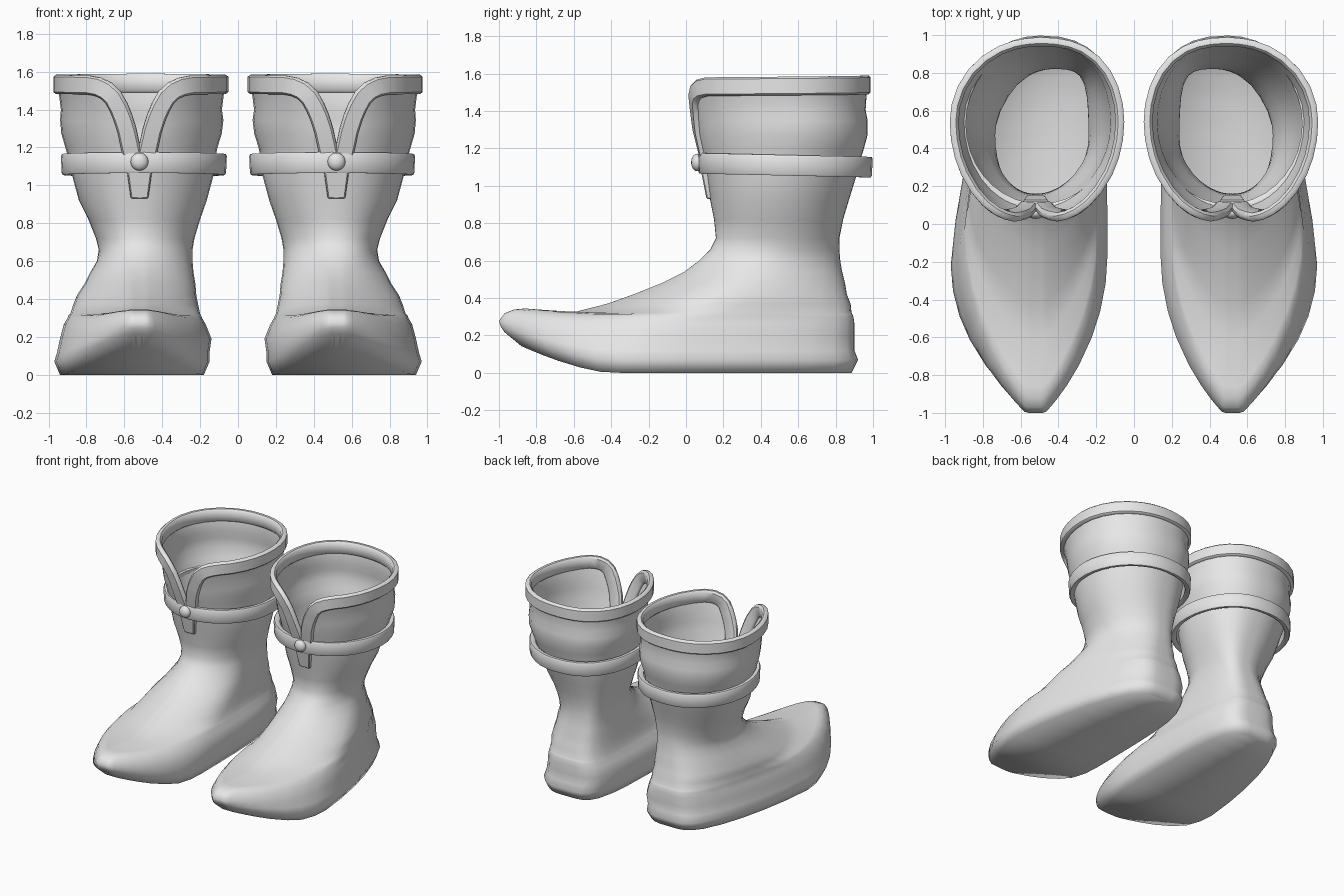
import bpy, bmesh, math
from mathutils import Vector

if "Cube" in bpy.data.objects:
    bpy.data.objects.remove(bpy.data.objects["Cube"])

leather = bpy.data.materials.new("plain_grey")
leather.diffuse_color = (0.8, 0.8, 0.8, 1)
leather.use_nodes = True
leather.node_tree.nodes["Principled BSDF"].inputs["Base Color"].default_value = leather.diffuse_color

# Horizontal slices of the foot: height, front y, back y, inner x, outer x, y of widest point
FOOT = [(0.0, -.88, .885, .18, .94, -.22), (.07, -.97, .92, .15, .97, -.22),
        (.12, -.99, .90, .15, .955, -.20), (.19, -1.0, .90, .14, .94, -.16),
        (.265, -.97, .90, .17, .92, -.10), (.30, -.92, .895, .19, .90, -.05),
        (.314, -.86, .89, .195, .895, .0), (.322, -.60, .885, .20, .885, .05),
        (.37, -.42, .88, .21, .87, .15), (.42, -.28, .86, .22, .85, .22),
        (.48, -.13, .85, .225, .81, .30), (.54, -.01, .835, .235, .78, .37),
        (.60, .07, .825, .24, .745, .42), (.66, .13, .82, .24, .735, .47)]
# Slices of the leg: height, front y, back y, inner x, outer x
LEG = [(.72, .16, .82, .23, .75), (.82, .15, .84, .20, .79), (.92, .13, .87, .165, .84),
       (1.05, .11, .91, .13, .875), (1.17, .085, .94, .12, .90), (1.25, .06, .97, .09, .93),
       (1.33, .045, .975, .075, .94), (1.40, .03, .96, .085, .935), (1.48, .005, .965, .075, .945),
       (1.60, -.02, .975, .06, .975)]
SLICES = FOOT + [s + ((s[1] + s[2]) / 2 + .06 * min(1, max(0, (s[0] - 1) / .3)),) for s in LEG]
# Height of the collar edge by angle from the front, dipping into a V
COLLAR = [(0, 1.15), (6, 1.17), (9, 1.29), (12, 1.36), (15, 1.41), (19, 1.465), (24, 1.50),
          (30, 1.52), (38, 1.53), (180, 1.54)]
HALF = [0, 6, 9, 12, 15, 19, 24, 30, 38, 48, 60, 70, 80, 90, 102, 115, 128, 141, 154, 164, 172, 177,
        180]
ANGLES = HALF + [-a for a in HALF[-2:0:-1]]
N = len(ANGLES)


def clamp(v):
    return min(1, max(0, v))


def lookup(table, v):
    """Linear interpolation of table rows by their first value."""
    if v <= table[0][0]:
        return table[0]
    for a, b in zip(table, table[1:]):
        if v <= b[0]:
            t = (v - a[0]) / (b[0] - a[0])
            return tuple(p + (q - p) * t for p, q in zip(a, b))
    return table[-1]


def surface(angle, z):
    """Point on the boot skin at an angle from the front and a height."""
    _, yf, yb, xl, xr, ym = lookup(SLICES, z)
    k = clamp((.66 - z) / .36)
    top = clamp((z - .7) / .5)
    a = math.radians(abs(angle))
    s, c = max(0, math.sin(a)), math.cos(a)
    mid, half = (xl + xr) / 2, (xr - xl) / 2
    if c >= 0:
        # pointed but blunt-tipped front
        power = 1 + .74 * k
        y = ym + (yf - ym) * min(1, c * (1 + .05 * k))
        x = mid + (.52 - mid) * c * c
    else:
        # back is fuller on the inner side, tapered on the outer side
        power = (.4 + .2 * (1 - k) if angle < 0 else .66 + .24 * (1 - k))
        power += ((.82 if angle < 0 else .9) - power) * top
        y = ym - (yb - ym) * c
        x = mid - (.06 - .04 * top) * c * c
        if angle > 0:
            x += .04 * k * math.sin(2 * a)
    x += math.copysign(half * s ** power, angle)
    # the sole curls up towards the toe, with a slight bump over the toes
    rise = .2 * clamp((-.4 - y) / .6) ** 1.5 * max(0, 1 - z / .34)
    rise += .02 * clamp((-.62 - y) / .24) * clamp((z - .2) / .1)
    return Vector((x, y, z + rise))


def finish(name, bm, angle=45):
    """Make a mirrored, smooth-shaded object."""
    bmesh.ops.recalc_face_normals(bm, faces=bm.faces)
    me = bpy.data.meshes.new(name)
    bm.to_mesh(me)
    bm.free()
    me.materials.append(leather)
    ob = bpy.data.objects.new(name, me)
    bpy.context.collection.objects.link(ob)
    mod = ob.modifiers.new("other_foot", 'MIRROR')
    mod.use_mirror_merge = False
    bpy.ops.object.select_all(action='DESELECT')
    ob.select_set(True)
    bpy.context.view_layer.objects.active = ob
    bpy.ops.object.shade_smooth_by_angle(angle=math.radians(angle))
    return ob


def sweep(name, path, closed, section):
    """Sweep a section (outward, sideways) along a path that circles the leg."""
    bm = bmesh.new()
    n, m, rings = len(path), len(section), []
    for i, p in enumerate(path):
        if closed:
            t = path[(i + 1) % n] - path[i - 1]
        else:
            t = path[min(i + 1, n - 1)] - path[max(i - 1, 0)]
        t.normalize()
        out = Vector((p.x - .51, (p.y - .53) * .9, 0))
        out = (out - t * out.dot(t)).normalized()
        side = t.cross(out)
        if side.z < 0 and closed:
            side = -side
        rings.append([bm.verts.new(p + out * u + side * v) for u, v in section])
    for i in range(n if closed else n - 1):
        a, b = rings[i], rings[(i + 1) % n]
        for j in range(m):
            k = (j + 1) % m
            bm.faces.new((a[j], a[k], b[k], b[j]))
    if not closed:
        bm.faces.new(rings[0])
        bm.faces.new(rings[-1])
    return finish(name, bm)


# Boot: foot and leg in one skin, open at the top
bm = bmesh.new()
rings = [[bm.verts.new(surface(a, s[0])) for a in ANGLES] for s in SLICES if s[0] < 1.06]
for t in (.15, .3, .45, .6, .72, .86, 1):
    rings.append([bm.verts.new(surface(a, 1.06 + t * (lookup(COLLAR, abs(a))[1] - 1.06)))
                  for a in ANGLES])
for lo, hi in zip(rings, rings[1:]):
    for j in range(N):
        k = (j + 1) % N
        bm.faces.new((lo[j], lo[k], hi[k], hi[j]))
sole = rings[0]
for j in range(N // 2):
    quad = (sole[j], sole[j + 1], sole[-j - 1], sole[-j % N])
    bm.faces.new(list(dict.fromkeys(quad)))
finish("boot", bm, 80)

# Collar trim: follows the top edge and both sides of the V
edge = [a for a in HALF if a > 0] + [-a for a in HALF[-2:0:-1]]
path = [surface(a, lookup(COLLAR, abs(a))[1]) for a in edge]
sweep("collar_trim", path, False,
      [(-.03, -.035), (-.015, -.05), (.006, -.05), (.017, -.04),
       (.017, .04), (.006, .05), (-.015, .05), (-.03, .035)])

# Ankle belt: slightly tilted loop standing off the leg, fuller at the inner back
loop = []
for i in range(36):
    a = 2 * math.pi * i / 36
    s, c = math.sin(a), math.cos(a)
    power = .8 if s < 0 and c < 0 else 1
    loop.append(Vector((.497 + .428 * math.copysign(abs(s) ** power, s), .53 - .458 * c,
                        1.11 + .01 * c)))
sweep("ankle_belt", loop, True,
      [(-.035, -.045), (-.02, -.055), (0, -.055), (.006, -.045),
       (.01, .045), (.004, .055), (-.02, .055), (-.035, .045)])

# Belt tab hanging below the button
bm = bmesh.new()
outline = [(-.065, 1.08), (.065, 1.08), (.045, .93), (-.045, .93)]
front = [bm.verts.new((.52 + x, .08 + (1.08 - z) * .2, z)) for x, z in outline]
back = [bm.verts.new((.52 + x * 1.05, .125 + (1.08 - z) * .2, z)) for x, z in outline]
bm.faces.new(front)
bm.faces.new(back)
for j in range(4):
    k = (j + 1) % 4
    bm.faces.new((front[j], front[k], back[k], back[j]))
bmesh.ops.bevel(bm, geom=bm.edges[:], offset=.006, segments=1, affect='EDGES')
finish("belt_tab", bm, 35)

# Round button on the belt
bm = bmesh.new()
bmesh.ops.create_uvsphere(bm, u_segments=16, v_segments=10, radius=.047)
for v in bm.verts:
    v.co = Vector((.52 + v.co.x, .06 + v.co.y * .7, 1.125 + v.co.z))
finish("button", bm)
